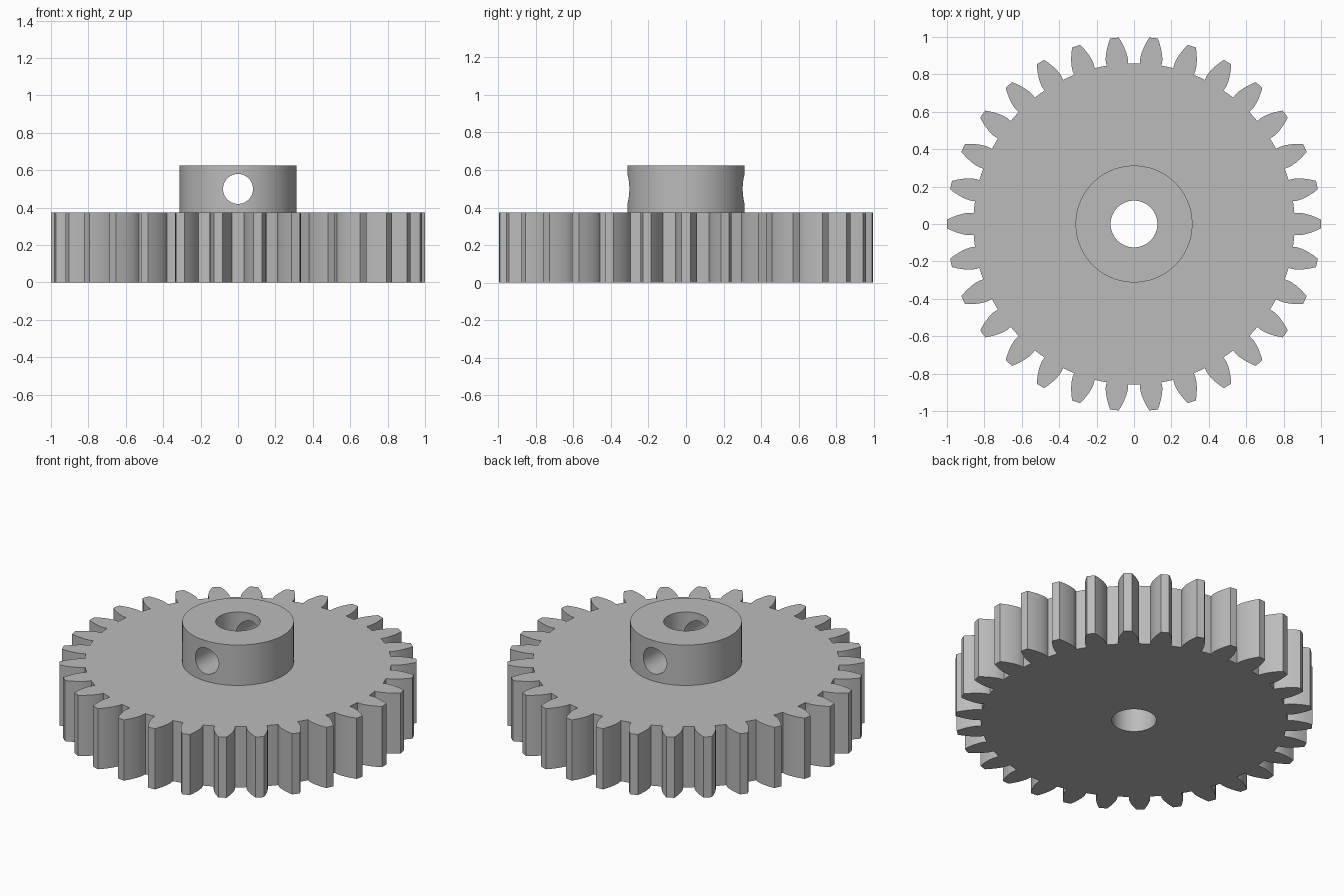
import bpy, bmesh, math
from mathutils import Matrix

if "Cube" in bpy.data.objects:
    bpy.data.objects.remove(bpy.data.objects["Cube"])

TEETH = 30
PITCH_R, TIP_R, ROOT_R = 0.9375, 1.0, 0.859
PRESSURE = math.radians(20)
BASE_R = PITCH_R * math.cos(PRESSURE)
GEAR_H, HUB_H, HUB_R = 0.375, 0.625, 0.3125
BORE_R, PIN_R, PIN_Z = 0.125, 0.08, 0.5

steel = bpy.data.materials.new("grey steel")
steel.diffuse_color = (0.50, 0.50, 0.50, 1)
steel.use_nodes = True
steel.node_tree.nodes["Principled BSDF"].inputs["Base Color"].default_value = steel.diffuse_color


def make_object(name, bm):
    mesh = bpy.data.meshes.new(name)
    bmesh.ops.recalc_face_normals(bm, faces=bm.faces)
    bm.to_mesh(mesh)
    bm.free()
    mesh.materials.append(steel)
    obj = bpy.data.objects.new(name, mesh)
    bpy.context.collection.objects.link(obj)
    return obj


def cylinder(name, radius, depth, matrix):
    bm = bmesh.new()
    bmesh.ops.create_cone(bm, cap_ends=True, segments=96, radius1=radius,
                          radius2=radius, depth=depth, matrix=matrix)
    return make_object(name, bm)


def half_angle(r):
    # Involute flank: half the tooth angle at radius r
    inv = lambda a: math.tan(a) - a
    a = math.acos(min(1, BASE_R / r))
    return math.pi / (2 * TEETH) + inv(PRESSURE) - inv(a)


# Toothed wheel: one flank mirrored and repeated, then extruded
radii = [BASE_R + (TIP_R - BASE_R) * (i / 6) ** 1.5 for i in range(7)]
flank = [(ROOT_R, half_angle(BASE_R))] + [(r, half_angle(r)) for r in radii]
tooth = [(r, -a) for r, a in flank] + [(TIP_R, 0)] + [(r, a) for r, a in reversed(flank)]
tooth.append((ROOT_R, math.pi / TEETH))
bm = bmesh.new()
outline = []
for t in range(TEETH):
    for r, a in tooth:
        a += t * 2 * math.pi / TEETH
        outline.append(bm.verts.new((r * math.cos(a), r * math.sin(a), 0)))
base = bm.faces.new(outline)
top = bmesh.ops.extrude_face_region(bm, geom=[base], use_keep_orig=True)["geom"]
bmesh.ops.translate(bm, vec=(0, 0, GEAR_H),
                    verts=[v for v in top if isinstance(v, bmesh.types.BMVert)])
gear = make_object("spur_gear", bm)

# Hub, shaft bore and set screw hole
hub = cylinder("hub", HUB_R, HUB_H - 0.1, Matrix.Translation((0, 0, (HUB_H + 0.1) / 2)))
bore = cylinder("shaft_bore", BORE_R, 2, Matrix.Translation((0, 0, 0.3)))
pin = cylinder("screw_hole", PIN_R, 1,
               Matrix.Translation((0, 0, PIN_Z)) @ Matrix.Rotation(math.pi / 2, 4, 'X'))

bpy.context.view_layer.objects.active = gear
gear.select_set(True)
for tool, op in ((hub, 'UNION'), (bore, 'DIFFERENCE'), (pin, 'DIFFERENCE')):
    mod = gear.modifiers.new(tool.name, 'BOOLEAN')
    mod.operation, mod.object, mod.solver = op, tool, 'EXACT'
    bpy.ops.object.modifier_apply(modifier=mod.name)
    bpy.data.objects.remove(tool)

bpy.ops.object.shade_smooth_by_angle(angle=math.radians(25))
